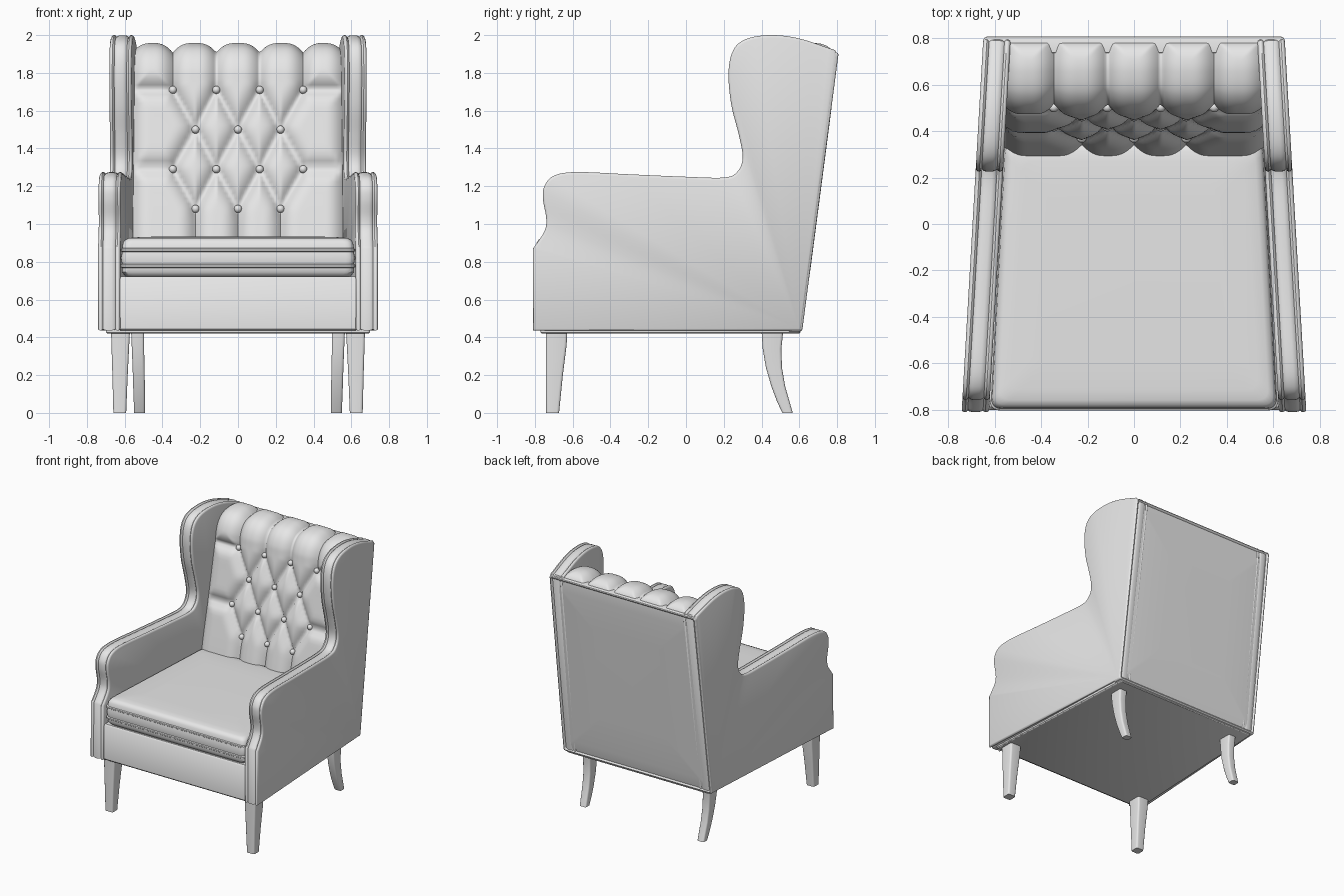
import bpy, bmesh, math
from mathutils import Vector

if "Cube" in bpy.data.objects:
    bpy.data.objects.remove(bpy.data.objects["Cube"], do_unlink=True)

fabric = bpy.data.materials.new("light_grey")
fabric.use_nodes = True
grey = (0.8, 0.8, 0.8, 1)
fabric.diffuse_color = grey
fabric.node_tree.nodes["Principled BSDF"].inputs["Base Color"].default_value = grey


def finish(name, bm, angle=40):
    bmesh.ops.recalc_face_normals(bm, faces=bm.faces)
    mesh = bpy.data.meshes.new(name)
    bm.to_mesh(mesh)
    bm.free()
    mesh.materials.append(fabric)
    obj = bpy.data.objects.new(name, mesh)
    bpy.context.collection.objects.link(obj)
    bpy.ops.object.select_all(action="DESELECT")
    obj.select_set(True)
    bpy.context.view_layer.objects.active = obj
    bpy.ops.object.shade_smooth_by_angle(angle=math.radians(angle))
    return obj


def loft(name, rings, angle=40):
    """Skin closed rings of points and cap both ends."""
    bm = bmesh.new()
    loops = [[bm.verts.new(p) for p in ring] for ring in rings]
    for a, b in zip(loops, loops[1:]):
        for i in range(len(a)):
            j = (i + 1) % len(a)
            bm.faces.new((a[i], a[j], b[j], b[i]))
    bm.faces.new(loops[0])
    bm.faces.new(loops[-1])
    return finish(name, bm, angle)


def spline(points, steps):
    """Catmull-Rom curve through 2D points."""
    p = [Vector(q) for q in points]
    p = [2 * p[0] - p[1]] + p + [2 * p[-1] - p[-2]]
    out = []
    for a, b, c, d in zip(p, p[1:], p[2:], p[3:]):
        for k in range(steps):
            t = k / steps
            out.append(0.5 * (2 * b + (c - a) * t + (2 * a - 5 * b + 4 * c - d) * t ** 2
                              + (3 * b - a - 3 * c + d) * t ** 3))
    return out + [p[-2]]


def rounded(corners, r, steps=5):
    """Polygon with rounded corners."""
    c = [Vector(q) for q in corners]
    out = []
    for i, v in enumerate(c):
        a = v + (c[i - 1] - v).normalized() * r
        b = v + (c[(i + 1) % len(c)] - v).normalized() * r
        for k in range(steps + 1):
            t = k / steps
            out.append(a * (1 - t) ** 2 + v * 2 * t * (1 - t) + b * t * t)
    return out


def slab(name, front, back, y0, y1, sections, r):
    """Tapered block: sections are (height, inset)."""
    rings = []
    for z, i in sections:
        quad = [(i - front, y0 + i), (front - i, y0 + i), (back - i, y1 - i), (i - back, y1 - i)]
        rings.append([(p.x, p.y, z) for p in rounded(quad, r)])
    return loft(name, rings)


# Side panels: arm and wing silhouette with a piped, crowned edge band
outline = [Vector((-0.81, 0.436))] + spline(
    [(-0.81, 0.87), (-0.75, 0.96), (-0.74, 1.03), (-0.757, 1.13), (-0.75, 1.2), (-0.70, 1.255),
     (-0.58, 1.275), (-0.3, 1.263), (0, 1.25), (0.2, 1.246), (0.27, 1.275), (0.30, 1.35),
     (0.28, 1.47), (0.24, 1.63), (0.225, 1.8), (0.25, 1.92), (0.32, 1.98), (0.45, 2.0),
     (0.6, 1.982), (0.79, 1.92)], 6) + [Vector((0.803, 1.885)), Vector((0.61, 0.436))]


def inset_outline(amount):
    out = []
    for i, p in enumerate(outline):
        a = (p - outline[i - 1]).normalized()
        b = (outline[(i + 1) % len(outline)] - p).normalized()
        t = (a + b).normalized()
        out.append(p + Vector((t.y, -t.x)) * amount)
    return out


THICK = 0.118
half_band = [(0, 0.014), (0.003, 0.006), (0.009, 0.001), (0.016, 0), (0.022, 0.004),
             (0.026, 0.011), (0.034, 0.004), (0.046, 0.001)]
band = half_band + [(THICK - d, i) for d, i in reversed(half_band)]
for side, label in ((1, "left"), (-1, "right")):
    rings = [[(side * (0.695 - 0.058 * p.x - d), p.x, p.y) for p in inset_outline(i)]
             for d, i in band]
    loft(label + "_arm_and_wing", rings)

# Seat base with front rail, and the lower frame
slab("seat_base", 0.632, 0.57, -0.80, 0.6, [(0.437, 0.008), (0.445, 0), (0.71, 0), (0.722, 0.01)], 0.012)
slab("lower_frame", 0.70, 0.635, -0.77, 0.605, [(0.42, 0.006), (0.426, 0), (0.45, 0)], 0.02)

# Seat cushion with two piping lines
slab("seat_cushion", 0.624, 0.565, -0.803, 0.36,
     [(0.715, 0.06), (0.723, 0.025), (0.745, 0.008), (0.768, 0.007), (0.773, 0), (0.783, 0),
      (0.788, 0.007), (0.82, 0.002), (0.852, 0.008), (0.857, 0.001), (0.867, 0.001),
      (0.872, 0.008), (0.9, 0.012), (0.918, 0.024), (0.926, 0.045), (0.93, 0.09),
      (0.934, 0.2)], 0.05)

# Outer back: sloping panel with a piped border
rings = []
for depth, i in [(-0.06, 0), (0, 0), (0.007, 0.003), (0.011, 0.01), (0.007, 0.018), (0, 0.022),
                 (0.003, 0.04), (0.006, 0.1), (0.01, 0.2), (0.012, 0.35)]:
    ring = []
    for x, z in rounded([(i - 0.657, 0.432 + i), (0.657 - i, 0.432 + i),
                         (0.647 - i, 1.908 - i), (i - 0.647, 1.908 - i)], 0.015):
        ring.append((x, 0.605 + 0.131 * (z - 0.44) + depth, z))
    rings.append(ring)
loft("outer_back", rings)

# Tufted back: buttons joined by diagonal creases, pleats above and below
buttons = []
for z, xs in ((1.71, (-0.345, -0.115, 0.115, 0.345)), (1.5, (-0.225, 0, 0.225)),
              (1.29, (-0.345, -0.115, 0.115, 0.345)), (1.08, (-0.225, 0, 0.225))):
    buttons += [Vector((x, z)) for x in xs]
EDGE = 0.56
path = spline([(0.31, 0.72), (0.345, 0.93), (0.425, 1.3), (0.505, 1.7), (0.53, 1.82),
               (0.58, 1.885), (0.66, 1.907), (0.73, 1.9), (0.79, 1.875)], 14)
heights = [path[0].y]
for a, b in zip(path, path[1:]):
    heights.append(heights[-1] + (b.y - a.y if b.y < 1.8 else (b - a).length))
end = heights[-1]

creases = [(a, b) for a in buttons for b in buttons
           if a.y > b.y and a.y - b.y < 0.25 and abs(a.x - b.x) < 0.15]
for b in buttons:
    if b.y > 1.7:
        creases.append((b, Vector((b.x, 3))))
    if b.y < 1.1:
        creases.append((b, Vector((b.x, 0))))
    if abs(b.x) > 0.3:
        creases.append((b, Vector((math.copysign(EDGE, b.x), b.y))))
for s in (-EDGE, EDGE):
    creases.append((Vector((s, 0)), Vector((s, 3))))
creases.append((Vector((-EDGE, end)), Vector((EDGE, end))))
creases = [(a, b - a, (b - a).length_squared) for a, b in creases]


def puff(p):
    d = min((p - a - v * min(1, max(0, (p - a).dot(v) / n))).length for a, v, n in creases)
    near = min((p - b).length for b in buttons)
    return 0.05 * (1 - (1 - min(d / 0.1, 1)) ** 2.4) - 0.012 * math.exp(-(near / 0.03) ** 2)


def normal(i):
    t = (path[min(i + 1, len(path) - 1)] - path[max(i - 1, 0)]).normalized()
    return Vector((-t.y, t.x))


COLS = 120
rings = []
for c in range(COLS + 1):
    x = EDGE * (2 * c / COLS - 1)
    ring = []
    for i, p in enumerate(path):
        q = p + normal(i) * puff(Vector((x, heights[i])))
        ring.append((x, q.x, q.y))
    rings.append(ring + [(x, 0.77, 1.84), (x, 0.61, 0.72)])
loft("tufted_back", rings, 75)

for n, b in enumerate(buttons):
    i = min(range(len(path)), key=lambda k: abs(heights[k] - b.y))
    bm = bmesh.new()
    bmesh.ops.create_uvsphere(bm, u_segments=16, v_segments=10, radius=0.021)
    obj = finish("back_button_%d" % (n + 1), bm)
    spot = path[i] + normal(i) * 0.006
    obj.location = (b.x, spot.x, b.y)

# Legs: tapered in front, swept backwards behind; sections are (z, x0, x1, y0, y1)
front_leg = [(0, 0.592, 0.66, -0.74, -0.672), (0.2, 0.584, 0.665, -0.742, -0.652),
             (0.36, 0.576, 0.67, -0.742, -0.632), (0.435, 0.572, 0.672, -0.742, -0.628)]
rear_leg = [(0, 0.492, 0.55, 0.51, 0.565), (0.06, 0.492, 0.552, 0.482, 0.548),
            (0.14, 0.493, 0.555, 0.452, 0.525), (0.24, 0.495, 0.558, 0.423, 0.508),
            (0.34, 0.497, 0.562, 0.406, 0.505), (0.435, 0.497, 0.566, 0.4, 0.515)]
for side, label in ((1, "left"), (-1, "right")):
    for kind, sections in (("front", front_leg), ("rear", rear_leg)):
        rings = []
        for z, x0, x1, y0, y1 in sections:
            quad = [(x0, y0), (x1, y0), (x1, y1), (x0, y1)]
            rings.append([(side * p.x, p.y, z) for p in rounded(quad, 0.014, 3)])
        loft("%s_%s_leg" % (label, kind), rings)
